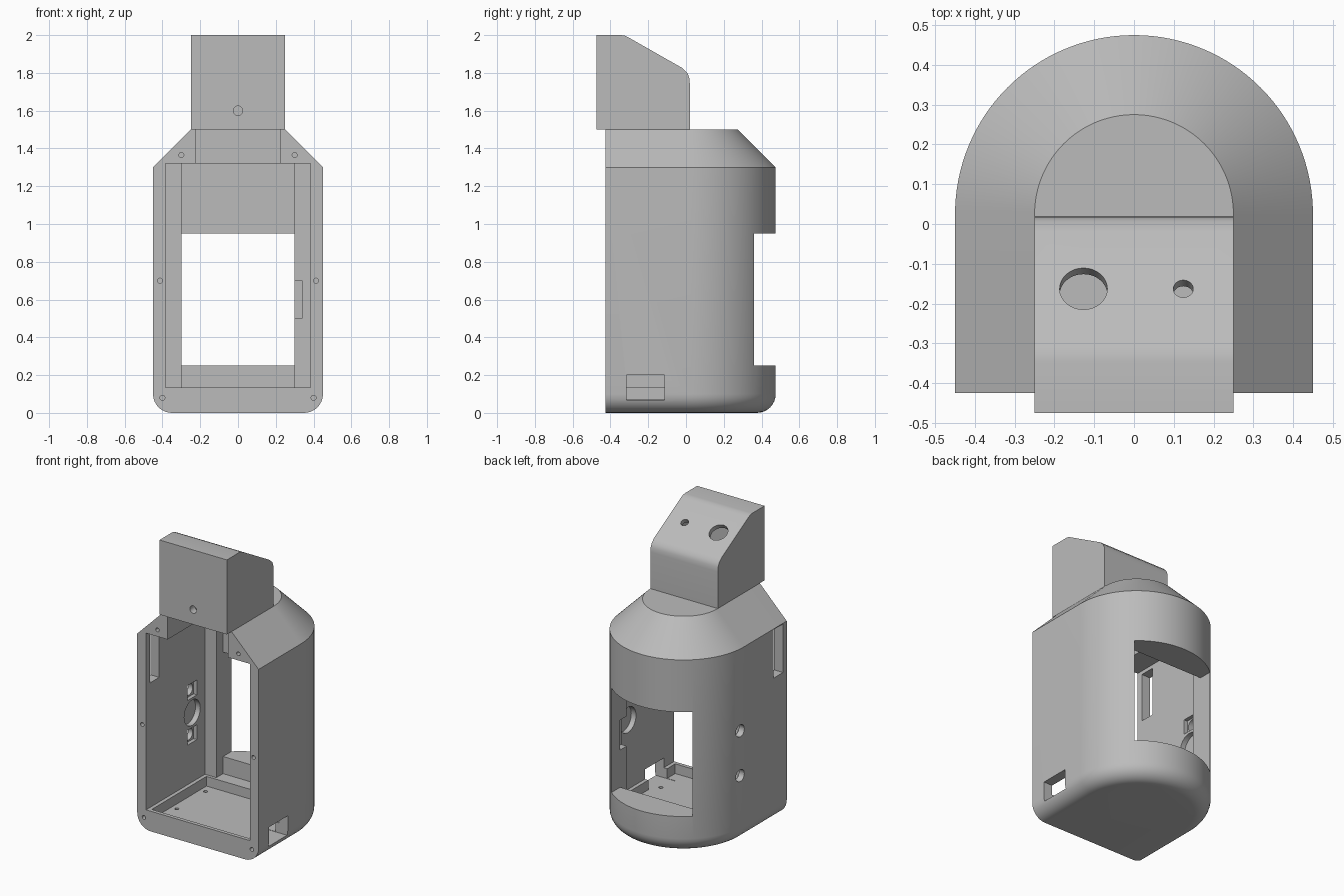
import bpy, bmesh, math
from mathutils import Matrix, Vector

cube = bpy.data.objects.get("Cube")
if cube:
    bpy.data.objects.remove(cube, do_unlink=True)

grey = bpy.data.materials.new("plain_grey")
grey.use_nodes = True
COLOUR = (0.5, 0.5, 0.5, 1)
grey.diffuse_color = COLOUR
grey.node_tree.nodes["Principled BSDF"].inputs["Base Color"].default_value = COLOUR


def make_object(name, bm):
    bmesh.ops.recalc_face_normals(bm, faces=bm.faces)
    mesh = bpy.data.meshes.new(name)
    bm.to_mesh(mesh)
    bm.free()
    mesh.materials.append(grey)
    obj = bpy.data.objects.new(name, mesh)
    bpy.context.collection.objects.link(obj)
    return obj


def loft(name, rings):
    """Skin a list of equal-length rings and cap both ends."""
    bm = bmesh.new()
    loops = [[bm.verts.new(p) for p in ring] for ring in rings]
    for a, b in zip(loops, loops[1:]):
        for i in range(len(a)):
            j = (i + 1) % len(a)
            bm.faces.new((a[i], a[j], b[j], b[i]))
    bm.faces.new(loops[0])
    bm.faces.new(loops[-1])
    return make_object(name, bm)


def extrude_x(name, profile, half):
    return loft(name, [[(x, y, z) for y, z in profile] for x in (-half, half)])


def box(lo, hi):
    bm = bmesh.new()
    lo, hi = Vector(lo), Vector(hi)
    size = Matrix.Diagonal((*(hi - lo), 1))
    bmesh.ops.create_cube(bm, size=1, matrix=Matrix.Translation((lo + hi) / 2) @ size)
    return make_object("cutter", bm)


def rod(centre, radius, length, axis):
    bm = bmesh.new()
    turn = Vector(axis).to_track_quat("Z", "Y").to_matrix().to_4x4()
    bmesh.ops.create_cone(bm, cap_ends=True, segments=32, radius1=radius, radius2=radius,
                          depth=length, matrix=Matrix.Translation(centre) @ turn)
    return make_object("cutter", bm)


def cut(obj, cutter):
    cutter.hide_render = True
    mod = obj.modifiers.new("cut", "BOOLEAN")
    mod.operation, mod.solver, mod.object = "DIFFERENCE", "EXACT", cutter
    bpy.context.view_layer.objects.active = obj
    bpy.ops.object.modifier_apply(modifier=mod.name)
    bpy.data.objects.remove(cutter, do_unlink=True)


FRONT, ARC_Y = -0.425, 0.025


def d_ring(r, z, steps=64):
    """Flat front, straight sides and a half-round back."""
    arc = [(r * math.cos(math.pi * i / steps), ARC_Y + r * math.sin(math.pi * i / steps), z)
           for i in range(steps + 1)]
    return [(-r, FRONT, z), (r, FRONT, z)] + arc


# Housing with rounded bottom edge and tapered shoulder
FILLET = 0.1
rings = []
for i in range(9):
    a = math.pi / 2 * i / 8
    rings.append(d_ring(0.45 - FILLET * (1 - math.sin(a)), FILLET * (1 - math.cos(a))))
rings += [d_ring(0.45, 1.3), d_ring(0.25, 1.5)]
housing = loft("housing", rings)

# Main cavity, rear cavity, floor recess, neck slot, rear window
cut(housing, box((-0.385, -0.6, 0.135), (0.385, 0.2, 1.32)))
cut(housing, box((-0.3, 0.1, 0.135), (0.3, 0.27, 1.32)))
cut(housing, box((-0.36, -0.4, 0.07), (0.36, 0.18, 0.2)))
cut(housing, box((-0.225, -0.6, 1.25), (0.225, -0.01, 1.6)))
cut(housing, box((-0.3, 0.1, 0.25), (0.3, 0.6, 0.95)))

# Side port, side slot and notch in the rear post
cut(housing, box((0.3, -0.315, 0.068), (0.6, -0.115, 0.2)))
cut(housing, box((-0.6, -0.385, 0.97), (-0.3, -0.285, 1.295)))
cut(housing, box((0.25, 0.15, 0.5), (0.34, 0.27, 0.7)))

# Round pockets in both walls, fixing holes and nut pockets on one side
for side in (-1, 1):
    cut(housing, rod((side * 0.38, 0.065, 0.6), 0.085, 0.08, (1, 0, 0)))
for z in (0.45, 0.75):
    cut(housing, rod((-0.42, 0.065, z), 0.04, 0.2, (1, 0, 0)))
    cut(housing, box((-0.41, 0.015, z - 0.05), (-0.35, 0.115, z + 0.05)))

# Screw holes around the front rim and in the floor
for side in (-1, 1):
    for x, z in ((0.3, 1.365), (0.413, 0.7), (0.4, 0.08)):
        cut(housing, rod((side * x, FRONT, z), 0.013, 0.16, (0, 1, 0)))
    for y in (-0.19, 0.114):
        cut(housing, rod((side * 0.32, y, 0.07), 0.013, 0.06, (0, 0, 1)))

# Hollow head with sloping rear panel
head = extrude_x("head", [
    (-0.475, 1.5), (0.02, 1.5), (0.02, 1.745), (0.017, 1.775), (0.007, 1.8), (-0.02, 1.826),
    (-0.305, 1.988), (-0.325, 1.997), (-0.345, 2), (-0.475, 2)], 0.25)
cut(head, extrude_x("cutter", [
    (FRONT, 1.4), (-0.01, 1.4), (-0.01, 1.784), (-0.305, 1.953), (FRONT, 1.965)], 0.225))
for x, r in ((-0.127, 0.06), (0.124, 0.025)):
    cut(head, rod((x, -0.163, 1.907), r, 0.15, (0, 0.494, 0.869)))
cut(head, rod((0, -0.45, 1.6), 0.025, 0.15, (0, 1, 0)))

# Smooth curves, sharp edges
for obj in (housing, head):
    bpy.ops.object.select_all(action="DESELECT")
    obj.select_set(True)
    bpy.context.view_layer.objects.active = obj
    bpy.ops.object.shade_smooth_by_angle(angle=math.radians(30))
